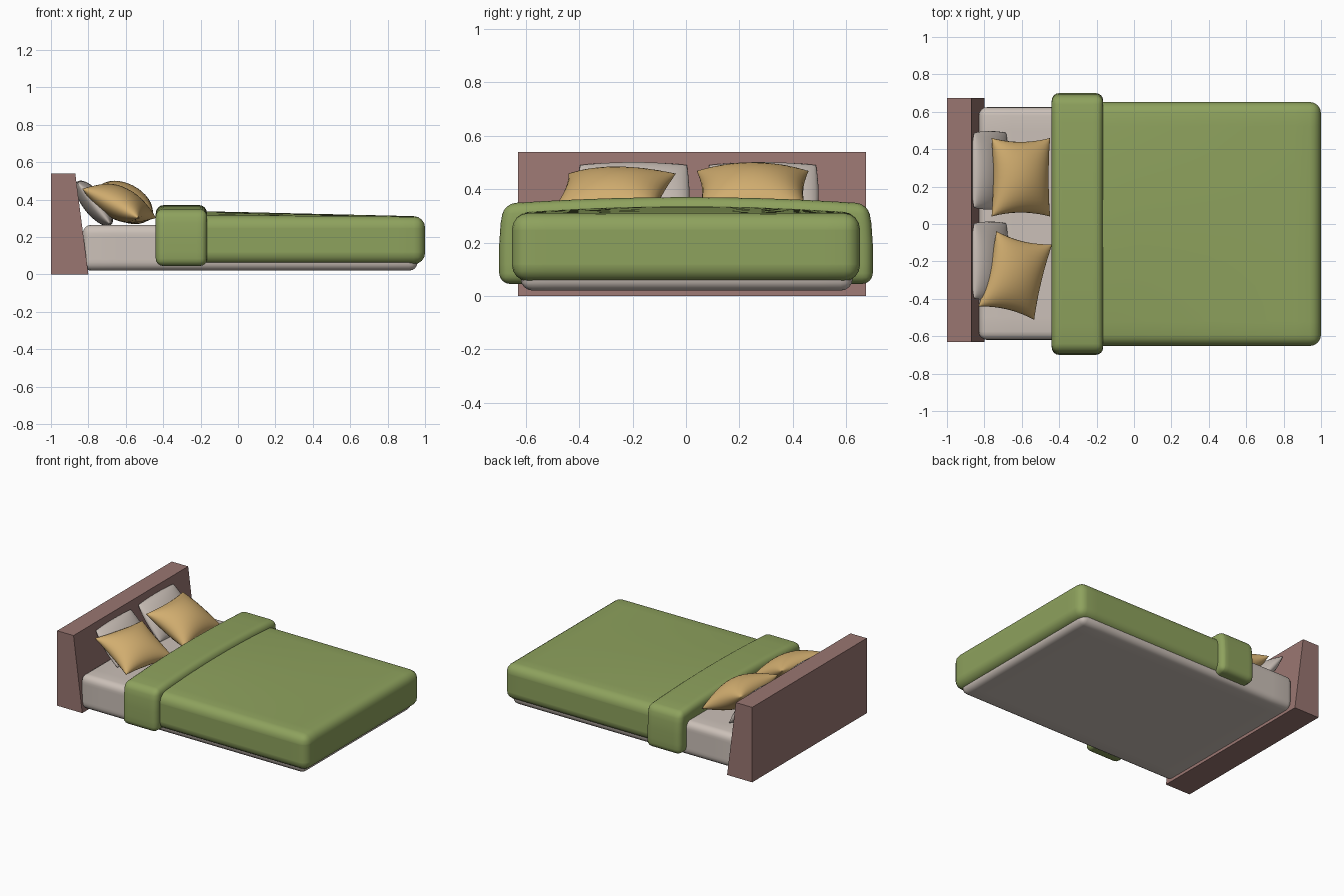
import bpy, bmesh
from math import sin, pi, radians
from mathutils import Vector

if "Cube" in bpy.data.objects:
    bpy.data.objects.remove(bpy.data.objects["Cube"])


def material(name, rgb):
    m = bpy.data.materials.new(name)
    m.diffuse_color = (*rgb, 1)
    m.use_nodes = True
    m.node_tree.nodes["Principled BSDF"].inputs["Base Color"].default_value = m.diffuse_color
    return m


WOOD = material("wood", (0.32, 0.18, 0.165))
LINEN = material("linen", (0.60, 0.53, 0.48))
GREEN = material("green_fabric", (0.27, 0.36, 0.11))
TAN = material("tan_fabric", (0.64, 0.42, 0.16))


def finish(name, bm, mat, smooth=True):
    bmesh.ops.recalc_face_normals(bm, faces=bm.faces[:])
    me = bpy.data.meshes.new(name)
    bm.to_mesh(me)
    bm.free()
    me.materials.append(mat)
    for p in me.polygons:
        p.use_smooth = smooth
    ob = bpy.data.objects.new(name, me)
    bpy.context.collection.objects.link(ob)
    return ob


def soft_box(name, lo, hi, bevel, mat, shape=None):
    """Box with rounded edges, sliced into a grid so shape() can bend it."""
    bm = bmesh.new()
    bmesh.ops.create_cube(bm, size=1)
    lo, hi = Vector(lo), Vector(hi)
    for v in bm.verts:
        v.co = (lo + hi) / 2 + v.co * (hi - lo)
    bmesh.ops.bevel(bm, geom=bm.edges[:], offset=bevel, segments=4,
                    profile=0.5, affect='EDGES')
    for axis in range(3):
        n = 4 if axis == 2 else 10
        for i in range(1, n):
            co, no = Vector(), Vector()
            co[axis] = lo[axis] + (hi[axis] - lo[axis]) * i / n
            no[axis] = 1
            bmesh.ops.bisect_plane(bm, geom=bm.verts[:] + bm.edges[:] + bm.faces[:],
                                   plane_co=co, plane_no=no, dist=1e-4)
    if shape:
        for v in bm.verts:
            shape(v.co)
    return finish(name, bm, mat)


def pillow(name, size, loc, tilt, yaw, pinch, mat, n=18):
    """Two puffed grids sewn along the seam, edges drawn in by pinch."""
    bm = bmesh.new()
    for side in (1, -1):
        new = bmesh.ops.create_grid(bm, x_segments=n, y_segments=n, size=1)["verts"]
        for v in new:
            a, b = sin(v.co.x * pi / 2), sin(v.co.y * pi / 2)
            puff = max(0, (1 - a * a) * (1 - b * b)) ** 0.5
            v.co = (size[0] / 2 * a * (1 - pinch * (1 - b * b)),
                    size[1] / 2 * b * (1 - pinch * (1 - a * a)),
                    side * size[2] / 2 * puff)
    bmesh.ops.remove_doubles(bm, verts=bm.verts[:], dist=1e-5)
    ob = finish(name, bm, mat)
    ob.location = loc
    ob.rotation_euler = (0, radians(tilt), radians(yaw))
    return ob


# Headboard: slanted profile extruded across the bed
bm = bmesh.new()
profile = [(-1, 0), (-0.80, 0), (-0.87, 0.54), (-1, 0.54)]
face = bm.faces.new([bm.verts.new((x, -0.63, z)) for x, z in profile])
ext = bmesh.ops.extrude_face_region(bm, geom=[face])["geom"]
bmesh.ops.translate(bm, vec=(0, 1.305, 0),
                    verts=[g for g in ext if isinstance(g, bmesh.types.BMVert)])
finish("headboard", bm, WOOD, smooth=False)

# Mattress
soft_box("mattress", (-0.83, -0.62, 0.02), (0.96, 0.625, 0.265), 0.045, LINEN)


# Duvet: crowned top that drops toward the foot
def duvet_shape(co):
    k = max(0, (co.z - 0.2) / 0.11)
    co.z += 0.026 * k * (1 - (co.y / 0.66) ** 2) * min(1, (1 - co.x) / 1.1)


soft_box("duvet", (-0.40, -0.652, 0.055), (1.0, 0.652, 0.31), 0.06, GREEN, duvet_shape)


# Folded band: crowned, shoulders drawn in
def fold_shape(co):
    k = max(0, (co.z - 0.2) / 0.145)
    co.z += 0.024 * k * (1 - (co.y / 0.7) ** 2)
    co.y *= 1 - 0.03 * k * k


soft_box("duvet_fold", (-0.44, -0.70, 0.045), (-0.165, 0.70, 0.346), 0.04, GREEN, fold_shape)

# Back pillows leaning on the headboard
for label, y in (("right", 0.287), ("left", -0.197)):
    pillow("back_pillow_" + label, (0.28, 0.40, 0.12), (-0.77, y, 0.38),
           52, 0, -0.05, LINEN)

# Cushions in front
pillow("cushion_right", (0.355, 0.42, 0.20), (-0.605, 0.25, 0.385), 28, 0, 0.10, TAN)
pillow("cushion_left", (0.345, 0.415, 0.175), (-0.635, -0.275, 0.38), 27, -13.4, 0.10, TAN)
